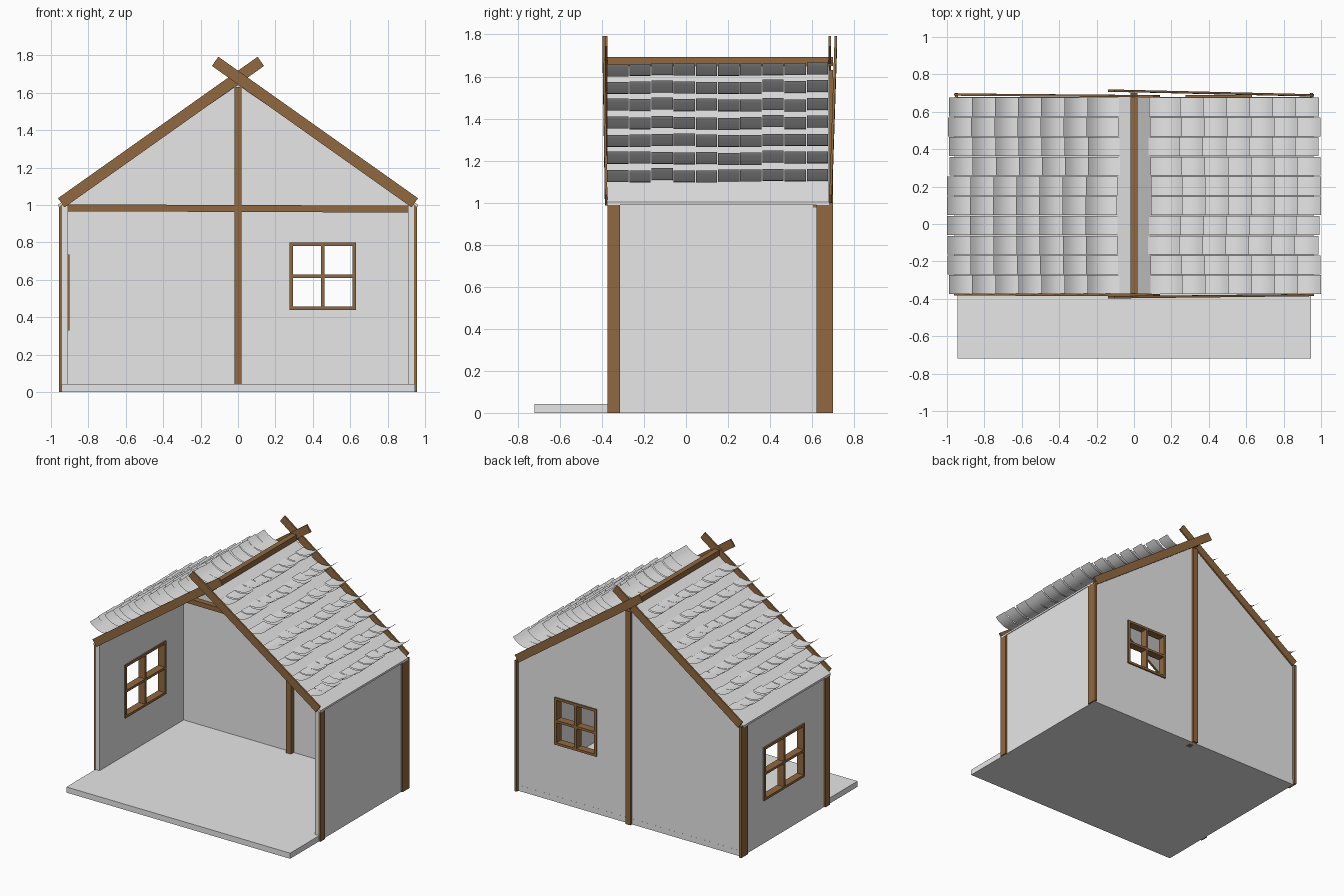
import bpy, bmesh, math, random
from mathutils import Vector, Matrix

if "Cube" in bpy.data.objects:
    bpy.data.objects.remove(bpy.data.objects["Cube"])

random.seed(4)


def material(name, rgb):
    m = bpy.data.materials.new(name)
    m.diffuse_color = (*rgb, 1)
    m.use_nodes = True
    m.node_tree.nodes["Principled BSDF"].inputs["Base Color"].default_value = m.diffuse_color
    return m


GREY = material("pale grey", (0.8, 0.8, 0.8))
WOOD = material("brown wood", (0.28, 0.14, 0.05))


def add_mesh(name, bm, mat):
    me = bpy.data.meshes.new(name)
    bm.to_mesh(me)
    bm.free()
    me.materials.append(mat)
    ob = bpy.data.objects.new(name, me)
    bpy.context.collection.objects.link(ob)
    return ob


def box(name, x, y, z, mat):
    bm = bmesh.new()
    size = [b - a for a, b in (x, y, z)]
    mid = [(a + b) / 2 for a, b in (x, y, z)]
    bmesh.ops.create_cube(bm, size=1, matrix=Matrix.Translation(mid) @ Matrix.Diagonal((*size, 1)))
    return add_mesh(name, bm, mat)


def beam(name, a, b, width, depth):
    """Straight board from a to b; depth is measured along y."""
    a, b = Vector(a), Vector(b)
    u = (b - a).normalized()
    w = u.cross(Vector((0, 1, 0))).normalized()
    v = w.cross(u)
    rot = Matrix((u, v, w)).transposed().to_4x4()
    bm = bmesh.new()
    bmesh.ops.create_cube(bm, size=1, matrix=Matrix.Translation((a + b) / 2) @ rot
                          @ Matrix.Diagonal(((b - a).length, depth, width, 1)))
    return add_mesh(name, bm, WOOD)


def wall(name, outlines, thickness, matrix):
    """Filled 2D outline (later outlines are holes) with thickness."""
    cu = bpy.data.curves.new(name, 'CURVE')
    cu.dimensions, cu.fill_mode, cu.extrude = '2D', 'BOTH', thickness / 2
    for pts in outlines:
        sp = cu.splines.new('POLY')
        sp.points.add(len(pts) - 1)
        for p, c in zip(sp.points, pts):
            p.co = (c[0], c[1], 0, 1)
        sp.use_cyclic_u = True
    tmp = bpy.data.objects.new(name + "_outline", cu)
    bpy.context.collection.objects.link(tmp)
    bpy.context.view_layer.update()
    me = bpy.data.meshes.new_from_object(tmp.evaluated_get(bpy.context.evaluated_depsgraph_get()))
    bpy.data.objects.remove(tmp)
    bm = bmesh.new()
    bm.from_mesh(me)
    bmesh.ops.remove_doubles(bm, verts=bm.verts, dist=1e-4)
    bmesh.ops.transform(bm, matrix=matrix, verts=bm.verts)
    bmesh.ops.recalc_face_normals(bm, faces=bm.faces)
    for f in bm.faces:
        f.smooth = False
        f.material_index = 0
    return add_mesh(name, bm, GREY)


def rect(a, b, c, d):
    return [(a, c), (b, c), (b, d), (a, d)]


def window(name, across, z, through, along_x):
    """Frame with a cross of glazing bars."""
    (a, b), (c, d), t = across, z, 0.018
    m, n = (a + b) / 2, (c + d) / 2
    bars = [((a, a + t), z), ((b - t, b), z), ((m - t / 2, m + t / 2), z),
            (across, (c, c + t)), (across, (d - t, d)), (across, (n - t / 2, n + t / 2))]
    for i, (h, v) in enumerate(bars):
        x, y = (h, through) if along_x else (through, h)
        box(f"{name}_bar_{i}", x, y, v, WOOD)


# Floor
box("floor", (-0.945, 0.945), (-0.72, 0.68), (0, 0.043), GREY)

# Walls: back gable and left wall have window openings, the front is open
to_xz = Matrix.Rotation(math.pi / 2, 4, 'X')
back_win, side_win = ((0.275, 0.63), (0.44, 0.80)), ((-0.07, 0.42), (0.33, 0.735))
wall("back_wall", [[(-0.945, 0), (0.945, 0), (0.945, 1.0), (0, 1.64), (-0.945, 1.0)],
                   rect(*back_win[0], *back_win[1])], 0.035,
     Matrix.Translation((0, 0.662, 0)) @ to_xz)
wall("left_wall", [rect(-0.37, 0.645, 0, 1.0), rect(*side_win[0], *side_win[1])], 0.035,
     Matrix.Translation((-0.9275, 0, 0)) @ Matrix.Rotation(math.pi / 2, 4, 'Z') @ to_xz)
box("right_wall", (0.91, 0.945), (-0.37, 0.645), (0, 1.0), GREY)

# Window frames
window("back_window", *back_win, (0.63, 0.69), True)
window("left_window", *side_win, (-0.957, -0.90), False)

# Corner planks, centre post, tie beam and ridge beam
for s, side in ((-1, "left"), (1, "right")):
    x = sorted((s * 0.94, s * 0.957))
    box(f"{side}_front_post", x, (-0.373, -0.315), (0, 1.0), WOOD)
    box(f"{side}_back_post", x, (0.62, 0.70), (0, 1.0), WOOD)
box("centre_post", (-0.02, 0.02), (0.61, 0.70), (0, 1.63), WOOD)
beam("tie_beam", (-0.945, 0.625, 0.985), (0.945, 0.625, 0.978), 0.037, 0.04)
box("ridge_beam", (-0.02, 0.02), (-0.375, 0.70), (1.65, 1.692), WOOD)

# Crossed gable boards
for s, side in ((-1, "left"), (1, "right")):
    fy = (-0.380, -0.392) if s > 0 else (-0.377, -0.379)
    by = (0.688, 0.713) if s > 0 else (0.692, 0.683)
    for end, (y0, y1) in (("front", fy), ("back", by)):
        beam(f"{side}_{end}_gable_board", (s * 0.945, y0, 1.012), (-s * 0.122, y1, 1.768), 0.06, 0.012)

# Roof deck: folded sheet
bm = bmesh.new()
deck = [(-0.96, 1.003), (0, 1.66), (0.96, 1.003), (0.96, 0.988), (0, 1.64), (-0.96, 0.988)]
face = bm.faces.new([bm.verts.new((x, -0.375, z)) for x, z in deck])
ext = bmesh.ops.extrude_face_region(bm, geom=[face])
bmesh.ops.translate(bm, vec=(0, 1.055, 0), verts=[v for v in ext["geom"] if isinstance(v, bmesh.types.BMVert)])
bmesh.ops.recalc_face_normals(bm, faces=bm.faces)
add_mesh("roof_deck", bm, GREY)

# Roof tiles: thin curled sheets, seven rows of ten on each slope
profile = [(0.0, 0.008), (0.035, 0.0), (0.075, 0.002), (0.11, 0.013), (0.143, 0.032), (0.17, 0.058)]
for s, side in ((-1, "left"), (1, "right")):
    bm = bmesh.new()
    for col in range(10):
        y0 = -0.375 + 0.1055 * col
        shift = random.uniform(-0.016, 0.0) if col != 4 else 0.0
        for row in range(7):
            dz = random.uniform(-0.004, 0.004)
            pts = [(s * (0.09 + 0.1235 * row + shift + px), 1.603 - 0.0845 * row - shift * 0.4 + dz + pz)
                   for px, pz in profile]
            rings = [[bm.verts.new((x, y, z)) for y in (y0, y0 + 0.101)] for x, z in pts]
            for a, b in zip(rings, rings[1:]):
                quad = (a[0], b[0], b[1], a[1])
                f = bm.faces.new(quad if s > 0 else quad[::-1])
                f.smooth = True
    add_mesh(f"{side}_roof_tiles", bm, GREY)
